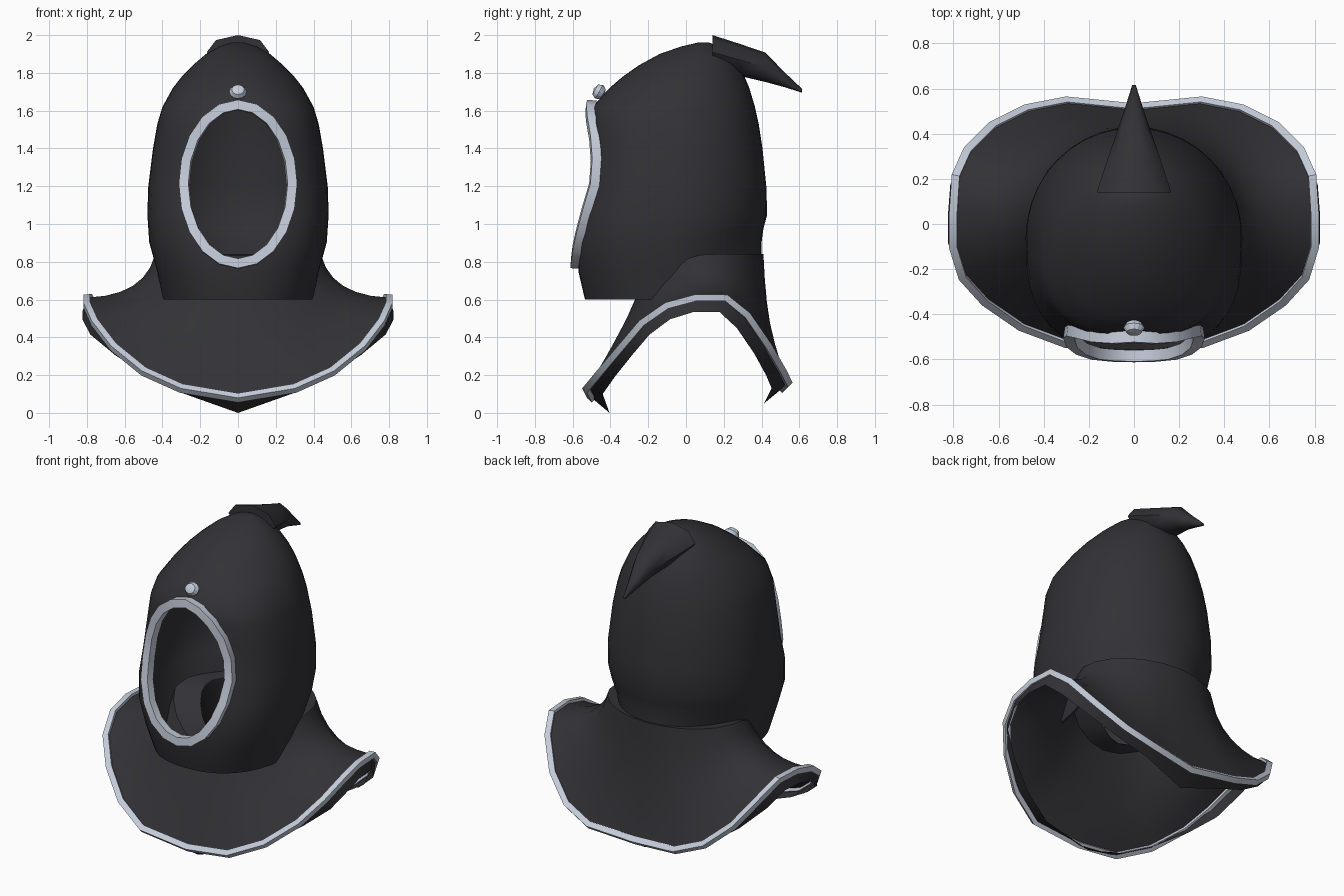
import bpy, bmesh, math
from mathutils import Vector, Matrix

if "Cube" in bpy.data.objects:
    bpy.data.objects.remove(bpy.data.objects["Cube"])


def material(name, rgb):
    m = bpy.data.materials.new(name)
    m.diffuse_color = (*rgb, 1)
    m.use_nodes = True
    m.node_tree.nodes["Principled BSDF"].inputs["Base Color"].default_value = m.diffuse_color
    return m


CLOTH = material("charcoal cloth", (0.032, 0.031, 0.036))
SILVER = material("pale silver", (0.56, 0.61, 0.70))


def finish(ob, mat, angle=40):
    ob.data.materials.clear()
    ob.data.materials.append(mat)
    bpy.ops.object.select_all(action='DESELECT')
    ob.select_set(True)
    bpy.context.view_layer.objects.active = ob
    bpy.ops.object.convert(target='MESH')
    bpy.ops.object.shade_smooth_by_angle(angle=math.radians(angle))
    return ob


def loft(name, rings, cap_start=False, cap_end=False):
    """Skin a list of closed rings with quads."""
    bm = bmesh.new()
    rows = [[bm.verts.new(p) for p in r] for r in rings]
    n = len(rows[0])
    for a, b in zip(rows, rows[1:]):
        for i in range(n):
            j = (i + 1) % n
            bm.faces.new((a[i], a[j], b[j], b[i]))
    if cap_start:
        bm.faces.new(rows[0][::-1])
    if cap_end:
        bm.faces.new(rows[-1])
    if cap_start and cap_end:
        bmesh.ops.recalc_face_normals(bm, faces=bm.faces)
    return link(name, bm)


def link(name, bm):
    me = bpy.data.meshes.new(name)
    bm.to_mesh(me)
    bm.free()
    ob = bpy.data.objects.new(name, me)
    bpy.context.collection.objects.link(ob)
    return ob


def piping(name, points, radius):
    """Closed four-sided tube along points."""
    cu = bpy.data.curves.new(name, 'CURVE')
    cu.dimensions = '3D'
    cu.bevel_depth = radius
    cu.bevel_resolution = 0
    sp = cu.splines.new('POLY')
    sp.points.add(len(points) - 1)
    for q, p in zip(sp.points, points):
        q.co = (*p, 1)
    sp.use_cyclic_u = True
    ob = bpy.data.objects.new(name, cu)
    bpy.context.collection.objects.link(ob)
    return finish(ob, SILVER, 30)


def smooth(t):
    t = min(max(t, 0), 1)
    return t * t * (3 - 2 * t)


# Hood: height, half width, front y, back y, squareness of the front
HOOD = [(0.60, 0.40, -0.535, 0.40, 2.3), (0.75, 0.43, -0.57, 0.40, 2.5),
        (0.90, 0.47, -0.575, 0.41, 2.7), (1.05, 0.48, -0.555, 0.43, 2.8),
        (1.20, 0.475, -0.52, 0.425, 2.7), (1.40, 0.45, -0.50, 0.405, 2.7),
        (1.53, 0.427, -0.505, 0.385, 2.6), (1.62, 0.40, -0.495, 0.365, 2.4),
        (1.72, 0.345, -0.405, 0.335, 2.1), (1.78, 0.298, -0.335, 0.31, 2.0),
        (1.84, 0.24, -0.25, 0.275, 2.0), (1.90, 0.17, -0.14, 0.225, 2.0),
        (1.94, 0.10, -0.025, 0.17, 2.0), (1.962, 0.03, 0.07, 0.12, 2.0)]


def hood_ring(z, w, front, back, n, count=40):
    mid, half = (front + back) / 2, (back - front) / 2
    ring = []
    for i in range(count):
        t = 2 * math.pi * i / count
        c, s = math.cos(t), math.sin(t)
        e = 2 / n if s < 0 else 1
        x = w * math.copysign(abs(c) ** e, c)
        y = mid + half * math.copysign(abs(s) ** e, s)
        zz = z
        if z < 1.05:  # lower edge rises toward the back
            floor = 0.6 + 0.23 * smooth((y + 0.15) / 0.5)
            zz = floor + (z - 0.6) * (1.05 - floor) / 0.45
        ring.append((x, y, zz))
    return ring


def hood_front(x, z):
    for a, b in zip(HOOD, HOOD[1:]):
        if a[0] <= z <= b[0]:
            f = (z - a[0]) / (b[0] - a[0])
            _, w, fr, bk, n = [p + (q - p) * f for p, q in zip(a, b)]
            return (fr + bk) / 2 - (bk - fr) / 2 * (1 - (abs(x) / w) ** n) ** (1 / n)


def face_oval(count):
    return [(0.285 * math.cos(2 * math.pi * i / count),
             1.21 + 0.42 * math.sin(2 * math.pi * i / count)) for i in range(count)]


hood = loft("hood", [hood_ring(*r) for r in HOOD], cap_end=True)
sol = hood.modifiers.new("thickness", 'SOLIDIFY')
sol.thickness, sol.offset = 0.015, -1

# Face opening
cutter = loft("face_cutter", [[(x, y, z) for x, z in face_oval(20)] for y in (-0.9, -0.25)],
              True, True)
cutter.hide_render = True
cut = hood.modifiers.new("opening", 'BOOLEAN')
cut.operation, cut.solver, cut.object = 'DIFFERENCE', 'EXACT', cutter
finish(hood, CLOTH)
bpy.data.objects.remove(cutter)

piping("face_trim", [(x, hood_front(x, z) - 0.014, z) for x, z in face_oval(20)], 0.036)

# Collar rim, right half from front to back
RIM = [(0, -0.50, 0.08), (0.30, -0.525, 0.13), (0.50, -0.45, 0.22), (0.66, -0.34, 0.35),
       (0.76, -0.23, 0.48), (0.80, -0.10, 0.57), (0.80, 0.05, 0.61), (0.79, 0.21, 0.61),
       (0.74, 0.32, 0.52), (0.63, 0.43, 0.36), (0.48, 0.505, 0.23), (0.30, 0.54, 0.16),
       (0, 0.51, 0.13)]


def mirrored(half):
    return half + [(-x, y, z) for x, y, z in half[-2:0:-1]]


def neck(i):
    t = math.pi * i / 12
    return (0.44 * math.sin(t), 0.07 - 0.34 * math.cos(t), 0.6 + 0.24 * smooth(i / 6.5))


def collar_point(i, t):
    a, b = Vector(neck(i)), Vector(RIM[i])
    s = (b.z - 0.08) / 0.53
    f = 0.5 - 0.35 * s if i < 9 else 0.15
    c = a.lerp(b, f)
    c.z = a.z + (b.z - a.z) * (0.5 + 0.45 * s)
    return tuple(a * (1 - t) ** 2 + c * 2 * t * (1 - t) + b * t * t)


def hem_point(i):
    x, y, z = RIM[i]
    if i in (0, 12):  # pointed tips at front and back
        return (x, y * 0.81, z - 0.08)
    drop = 0.03 + 0.045 * smooth((z - 0.2) / 0.4)
    grow = 0.94 + 0.09 * smooth((z - 0.2) / 0.3)
    return (x * grow, y * 0.84, z - drop)


# Neck edge folds inward, hem folds under the rim
necks = [neck(i) for i in range(13)]
rings = [mirrored([(x * 0.62, 0.07 + (y - 0.07) * 0.62, z - 0.01) for x, y, z in necks])]
rings += [mirrored([collar_point(i, k / 6) for i in range(13)]) for k in range(7)]
rings.append(mirrored([hem_point(i) for i in range(13)]))
finish(loft("collar", rings), CLOTH, 50)
piping("collar_trim", mirrored(RIM), 0.025)

# Drooping point at the crown: y, centre height, half width, half height
TIP = [(0.14, 1.91, 0.165, 0.09), (0.28, 1.87, 0.12, 0.085), (0.42, 1.83, 0.072, 0.078),
       (0.52, 1.765, 0.038, 0.04), (0.615, 1.705, 0.008, 0.01)]
tip = loft("hood_tip", [[(w * math.cos(math.pi * i / 4), y, z + h * math.sin(math.pi * i / 4))
                         for i in range(8)] for y, z, w, h in TIP], True, True)
finish(tip, CLOTH, 50)

# Brow stud, faceted and pointed
bm = bmesh.new()
bmesh.ops.create_uvsphere(bm, u_segments=12, v_segments=4, radius=0.047)
bmesh.ops.transform(bm, verts=bm.verts, matrix=Matrix.Translation((0, -0.46, 1.70))
                    @ Matrix.Rotation(math.radians(60), 4, 'X') @ Matrix.Diagonal((1, 0.9, 0.7, 1)))
finish(link("brow_stud", bm), SILVER, 20)
